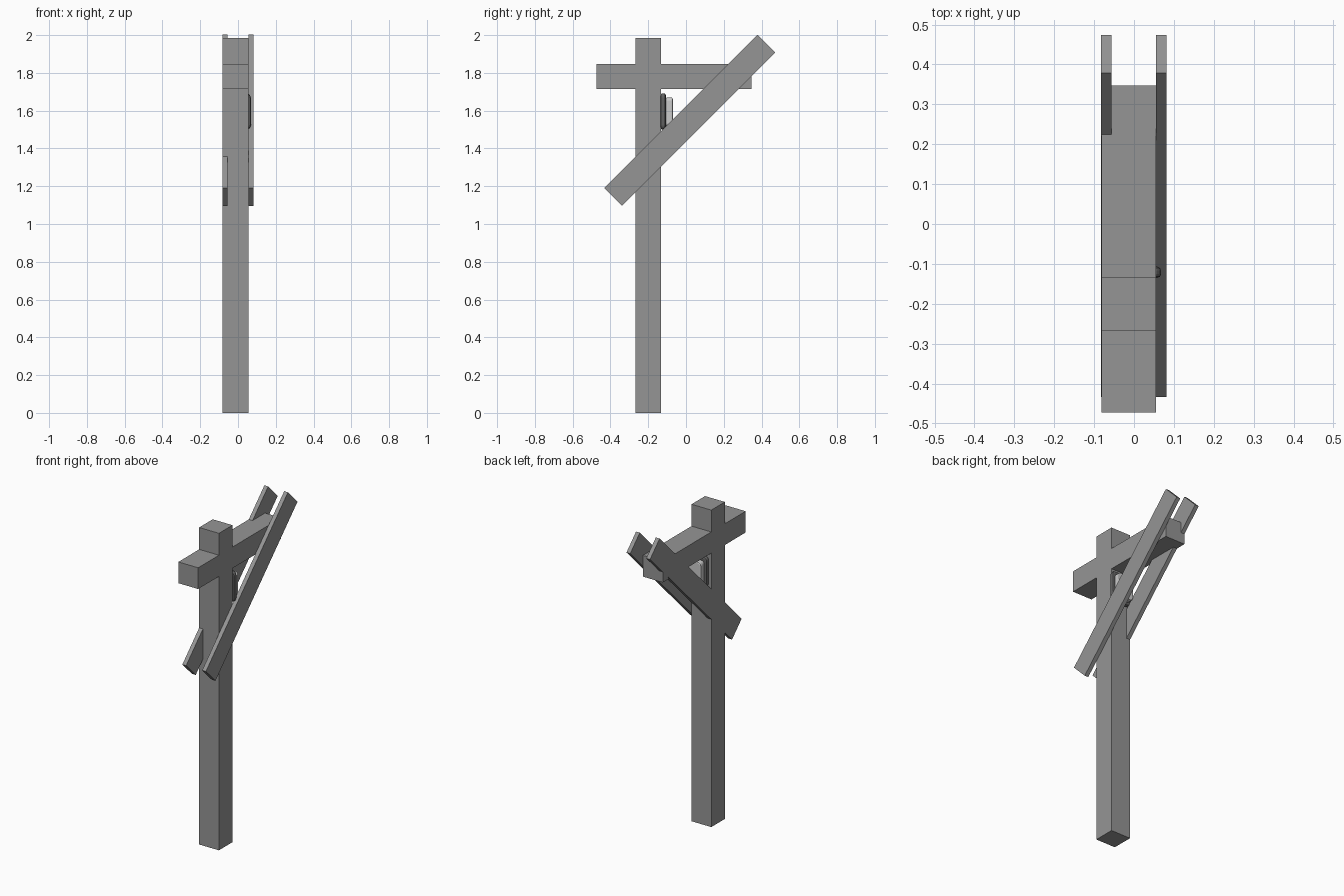
import bpy, math
from mathutils import Vector

if "Cube" in bpy.data.objects:
    bpy.data.objects.remove(bpy.data.objects["Cube"])


def grey(name, v):
    m = bpy.data.materials.new(name)
    m.diffuse_color = (v, v, v, 1)
    m.use_nodes = True
    m.node_tree.nodes["Principled BSDF"].inputs["Base Color"].default_value = m.diffuse_color
    return m


WOOD, DARK, LIGHT = grey("wood", 0.3), grey("dark", 0.12), grey("light", 0.7)


def box(name, lo, hi, rot_x=0.0):
    lo, hi = Vector(lo), Vector(hi)
    bpy.ops.mesh.primitive_cube_add(size=1, location=(lo + hi) / 2)
    ob = bpy.context.object
    ob.name = name
    ob.scale = hi - lo
    bpy.ops.object.transform_apply(location=False, rotation=False, scale=True)
    ob.rotation_euler.x = rot_x
    ob.data.materials.append(WOOD)
    return ob


def rounded_plate(name, mat, x0, x1, z0, z1, y0, y1, r, edge):
    # rounded rectangle outline extruded along y, with softened rim
    pts = []
    corners = [(x1 - r, z1 - r, 0), (x0 + r, z1 - r, 90), (x0 + r, z0 + r, 180), (x1 - r, z0 + r, 270)]
    for cx, cz, a0 in corners:
        for i in range(6):
            a = math.radians(a0 + 18 * i)
            pts.append((cx + r * math.cos(a), cz + r * math.sin(a)))
    n = len(pts)
    verts = [(x, y, z) for y in (y0, y1) for x, z in pts]
    faces = [list(range(n)), list(range(2 * n - 1, n - 1, -1))]
    faces += [[(i + 1) % n, i, n + i, n + (i + 1) % n] for i in range(n)]
    me = bpy.data.meshes.new(name)
    me.from_pydata(verts, [], faces)
    me.materials.append(mat)
    ob = bpy.data.objects.new(name, me)
    bpy.context.collection.objects.link(ob)
    bev = ob.modifiers.new("soft_rim", 'BEVEL')
    bev.width = edge
    bev.segments = 2
    bev.limit_method = 'ANGLE'
    bev.angle_limit = math.radians(40)
    return ob


# upright post and crossbeam
box("post", (-0.082, -0.267, 0), (0.055, -0.133, 1.985))
box("crossbeam", (-0.082, -0.473, 1.715), (0.055, 0.347, 1.848))

# pair of diagonal braces, 45 degrees
cy, cz, half_len, half_w = 0.02, 1.549, 0.574, 0.067
for side, x0, x1 in (("left", -0.0822, -0.056), ("right", 0.055, 0.081)):
    box("brace_" + side, (x0, cy - half_len, cz - half_w),
        (x1, cy + half_len, cz + half_w), math.radians(45))

# small rounded fitting on the back of the post
rounded_plate("fitting_base", DARK, -0.068, 0.068, 1.50, 1.692, -0.135, -0.107, 0.025, 0.01)
rounded_plate("fitting_cover", LIGHT, -0.054, 0.054, 1.515, 1.67, -0.108, -0.07, 0.02, 0.008)
